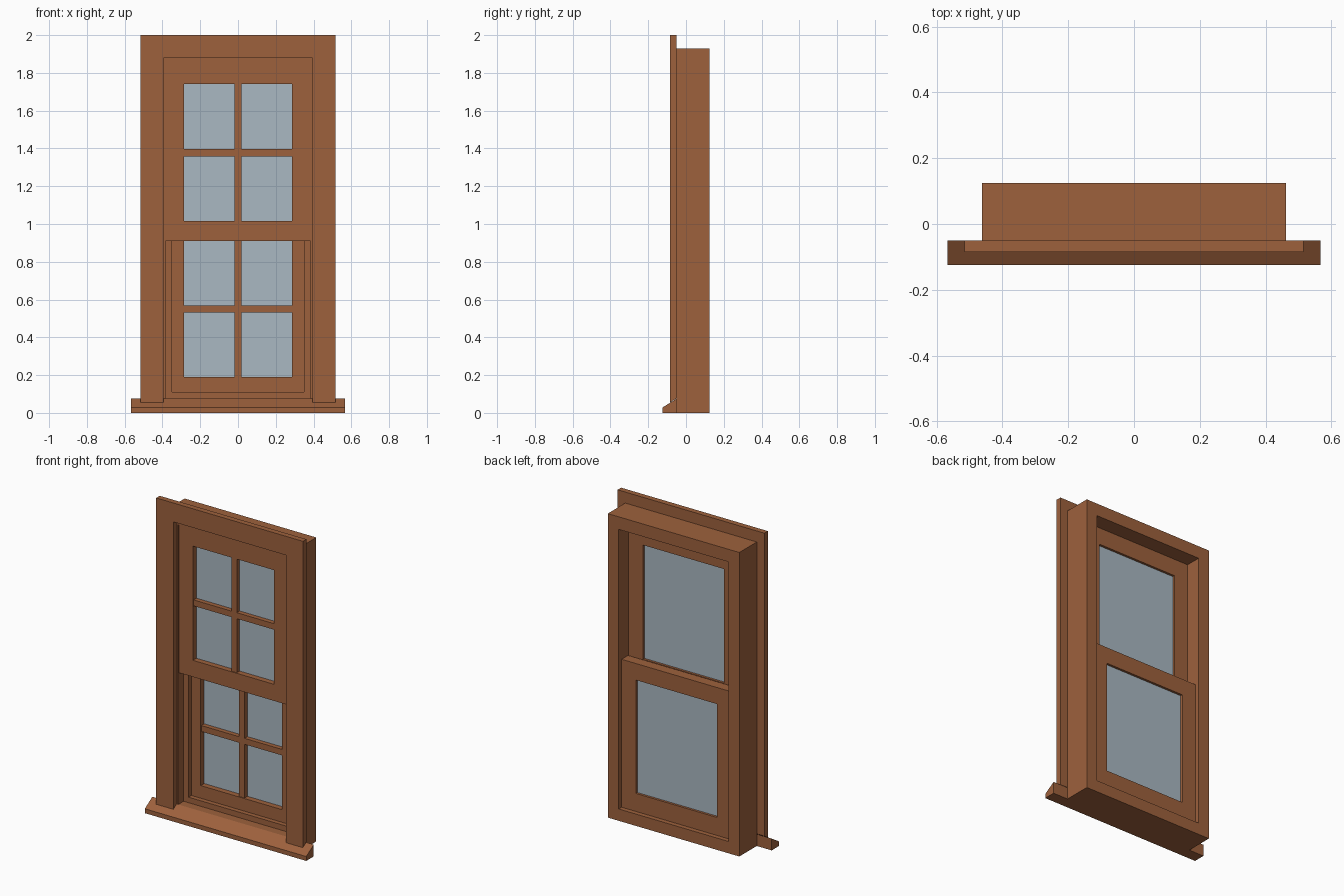
import bpy

if "Cube" in bpy.data.objects:
    bpy.data.objects.remove(bpy.data.objects["Cube"])


def material(name, color):
    m = bpy.data.materials.new(name)
    m.diffuse_color = (*color, 1)
    m.use_nodes = True
    m.node_tree.nodes["Principled BSDF"].inputs["Base Color"].default_value = m.diffuse_color
    return m


WOOD = material("brown_wood", (0.34, 0.12, 0.046))
GLASS = material("grey_blue_glass", (0.40, 0.48, 0.54))


def mesh_object(name, verts, faces, mat):
    me = bpy.data.meshes.new(name)
    me.from_pydata(verts, [], faces)
    me.materials.append(mat)
    ob = bpy.data.objects.new(name, me)
    bpy.context.collection.objects.link(ob)
    return ob


def prism(name, front, back, mat=WOOD):
    """Solid between two outlines, given counter-clockwise as seen from the front."""
    n = len(front)
    faces = [list(range(n)), list(range(2 * n - 1, n - 1, -1))]
    faces += [[(i + 1) % n, i, n + i, n + (i + 1) % n] for i in range(n)]
    return mesh_object(name, front + back, faces, mat)


def box(name, x0, x1, y0, y1, z0, z1, mat=WOOD):
    outline = [(x0, z0), (x1, z0), (x1, z1), (x0, z1)]
    return prism(name, [(x, y0, z) for x, z in outline],
                 [(x, y1, z) for x, z in outline], mat)


def ring(name, outer, inner, y0, y1):
    """Rectangular frame; outer and inner are (half width, bottom, top)."""
    verts = []
    for y in (y0, y1):
        for w, b, t in (outer, inner):
            verts += [(-w, y, b), (w, y, b), (w, y, t), (-w, y, t)]
    faces = []
    for i in range(4):
        j = (i + 1) % 4
        faces += [(i, j, j + 4, i + 4), (j + 8, i + 8, i + 12, j + 12),
                  (j, i, i + 8, j + 8), (i + 4, j + 4, j + 12, i + 12)]
    return mesh_object(name, verts, faces, WOOD)


# Box frame set in the wall
ring("window_frame", (0.462, 0.0, 1.93), (0.385, 0.075, 1.85), -0.05, 0.125)

# Sloping sill
profile = [(-0.125, 0.0), (-0.05, 0.0), (-0.05, 0.075), (-0.125, 0.028)]
prism("sill", [(0.567, y, z) for y, z in profile],
      [(-0.567, y, z) for y, z in profile])

# Mitred casing; the legs are cut to the slope of the sill
Y0, Y1 = -0.085, -0.05
for side, label in ((-1, "left"), (1, "right")):
    leg = [(0.395, 0), (0.515, 0), (0.515, 2.0), (0.395, 1.88)]
    if side < 0:
        leg.reverse()
    prism(label + "_casing",
          [(side * x, Y0, z or 0.055) for x, z in leg],
          [(side * x, Y1, z or 0.077) for x, z in leg])
head = [(-0.395, 1.88), (0.395, 1.88), (0.515, 2.0), (-0.515, 2.0)]
prism("head_casing", [(x, Y0, z) for x, z in head], [(x, Y1, z) for x, z in head])


# Sashes: wood surround, one pane and glazing bars on the front only
def sash(name, bottom, top, glass_bottom, glass_top, y0, y1):
    ring(name + "_sash", (0.384, bottom, top), (0.285, glass_bottom, glass_top), y0, y1)
    box(name + "_pane", -0.285, 0.285, y0 + 0.035, y1 - 0.015,
        glass_bottom, glass_top, GLASS)
    mid = (glass_bottom + glass_top) / 2
    bar0, bar1 = y0 + 0.006, y0 + 0.035
    box(name + "_vertical_bar", -0.019, 0.019, bar0, bar1, glass_bottom, glass_top)
    for side, x0, x1 in (("left", -0.285, -0.019), ("right", 0.019, 0.285)):
        box(f"{name}_{side}_bar", x0, x1, bar0, bar1, mid - 0.019, mid + 0.019)


sash("upper", 0.91, 1.849, 1.015, 1.74, -0.045, 0.026)
sash("lower", 0.076, 1.015, 0.19, 0.91, 0.033, 0.097)

# Stop bead in front of the lower sash
for side, x0, x1 in (("left", -0.385, -0.35), ("right", 0.35, 0.385)):
    box(side + "_stop", x0, x1, 0.004, 0.033, 0.075, 0.91)
box("bottom_stop", -0.35, 0.35, 0.004, 0.033, 0.075, 0.11)
